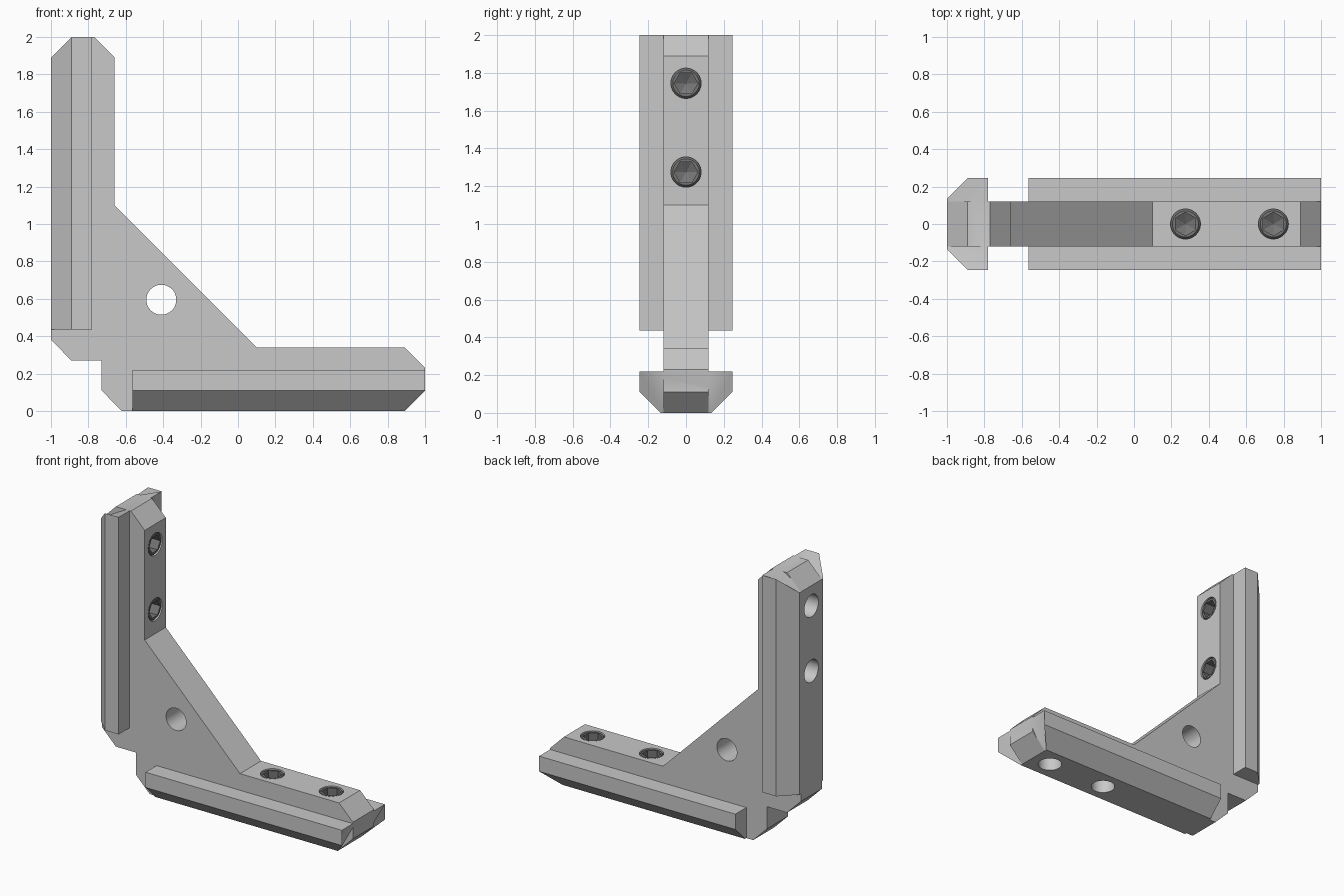
import bpy, bmesh
from math import pi, cos, sin, radians
from mathutils import Vector

cube = bpy.data.objects.get("Cube")
if cube:
    bpy.data.objects.remove(cube, do_unlink=True)


def material(name, value):
    mat = bpy.data.materials.new(name)
    mat.use_nodes = True
    colour = (value, value, value, 1)
    mat.diffuse_color = colour
    mat.node_tree.nodes["Principled BSDF"].inputs["Base Color"].default_value = colour
    return mat


metal = material("light grey metal", 0.58)
steel = material("dark grey steel", 0.18)


def swap(p):
    """Mirror a point of the horizontal arm onto the vertical arm."""
    return Vector((p[2] - 1, p[1], p[0] + 1))


def loft(name, rings, mat, upright=False):
    """Solid skinned through closed rings; a one-point ring closes to a tip."""
    bm = bmesh.new()
    rows = [[bm.verts.new(swap(p) if upright else p) for p in ring] for ring in rings]
    for a, b in zip(rows, rows[1:]):
        n = len(a)
        for i in range(n):
            j = (i + 1) % n
            if len(b) == 1:
                bm.faces.new((a[i], a[j], b[0]))
            else:
                bm.faces.new((a[i], a[j], b[j], b[i]))
    for row in (rows[0], rows[-1]):
        if len(row) > 1:
            bm.faces.new(row)
    bmesh.ops.recalc_face_normals(bm, faces=bm.faces)
    mesh = bpy.data.meshes.new(name)
    bm.to_mesh(mesh)
    bm.free()
    mesh.materials.append(mat)
    ob = bpy.data.objects.new(name, mesh)
    bpy.context.collection.objects.link(ob)
    return ob


def activate(ob):
    bpy.ops.object.select_all(action='DESELECT')
    ob.select_set(True)
    bpy.context.view_layer.objects.active = ob


def combine(target, tool, operation):
    activate(target)
    mod = target.modifiers.new("combine", 'BOOLEAN')
    mod.operation, mod.object, mod.solver = operation, tool, 'EXACT'
    bpy.ops.object.modifier_apply(modifier=mod.name)
    bpy.data.objects.remove(tool, do_unlink=True)


def smooth(ob):
    activate(ob)
    bpy.ops.object.shade_smooth_by_angle(angle=radians(25))


SEG = 48
ANGLES = [2 * pi * i / SEG for i in range(SEG)]


def disc(x, z, r):
    return [Vector((x + r * cos(a), r * sin(a), z)) for a in ANGLES]


def hexagon(x, z, apothem):
    ring = []
    for a in ANGLES:
        r = apothem / cos((a + pi / 6) % (pi / 3) - pi / 6)
        ring.append(Vector((x + r * cos(a), r * sin(a), z)))
    return ring


# Corner plate: half outline, completed by mirroring across the diagonal
half = [(-0.73, 0.27), (-0.73, 0.11), (-0.62, 0), (0.89, 0),
        (1, 0.11), (1, 0.23), (0.89, 0.34), (0.1, 0.34)]
outline = half + [(z - 1, x + 1) for x, z in reversed(half[1:])]
bracket = loft("corner_bracket",
               [[Vector((x, y, z)) for x, z in outline] for y in (-0.12, 0.12)], metal)

# Slot rails along both arms, with tapered keel and chamfered tip
side = [(0.135, 0), (0.245, 0.11), (0.245, 0.22)]
section = side + [(-y, z) for y, z in reversed(side)]
for upright in (False, True):
    inner = [Vector((-0.565, y, z)) for y, z in section]
    tip = [Vector((min(1, 0.89 + z), y, z)) for y, z in section]
    combine(bracket, loft("rail", [inner, tip], metal, upright), 'UNION')

# Screw holes through the arms, and the set screws inside them
for upright, arm in ((False, "lower"), (True, "upright")):
    for x, place in ((0.275, "inner"), (0.745, "outer")):
        hole = loft("hole", [disc(x, -0.1, 0.08), disc(x, 0.5, 0.08)], metal, upright)
        combine(bracket, hole, 'DIFFERENCE')
        rings = [disc(x, 0.10, 0.08), disc(x, 0.325, 0.08), disc(x, 0.336, 0.07),
                 hexagon(x, 0.336, 0.054), hexagon(x, 0.25, 0.054),
                 [Vector((x, 0, 0.22))]]
        smooth(loft(f"{arm}_{place}_set_screw", rings, steel, upright))

# Round hole through the web
web = [[Vector((p.x, y, p.y + 0.595)) for p in disc(-0.41, 0, 0.08)] for y in (-0.4, 0.4)]
combine(bracket, loft("web_hole", web, metal), 'DIFFERENCE')
smooth(bracket)
